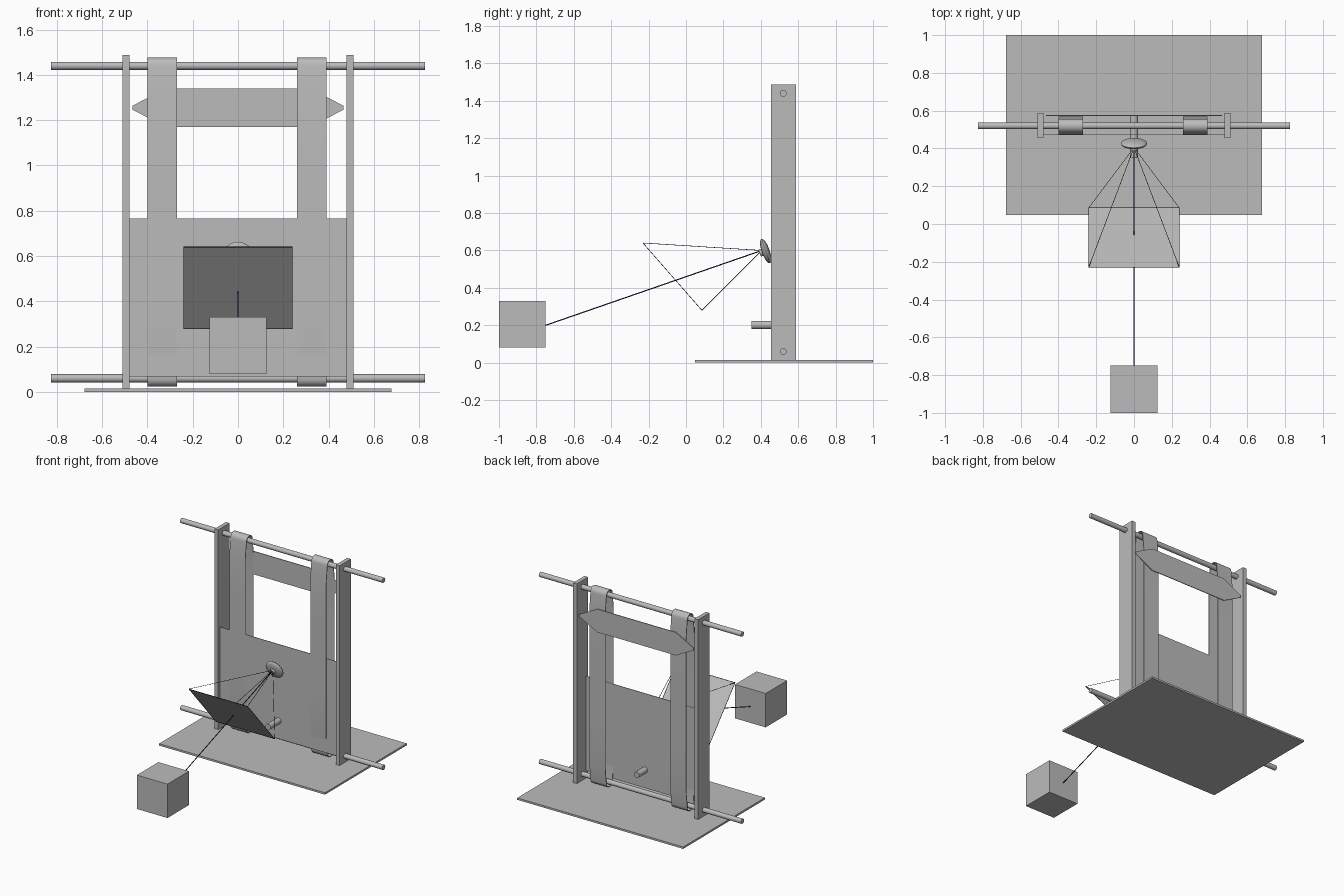
import bpy, bmesh, math
from mathutils import Vector, Matrix

if "Cube" in bpy.data.objects:
    bpy.data.objects.remove(bpy.data.objects["Cube"])


def material(name, rgb):
    m = bpy.data.materials.new(name)
    m.diffuse_color = (*rgb, 1)
    m.use_nodes = True
    m.node_tree.nodes["Principled BSDF"].inputs["Base Color"].default_value = m.diffuse_color
    return m


GREY = material("grey", (0.5, 0.5, 0.5))
BLUE = material("dark blue", (0.015, 0.01, 0.12))
BLACK = material("black", (0.0, 0.0, 0.0))


def finish(name, bm, mat, smooth=False):
    bmesh.ops.recalc_face_normals(bm, faces=bm.faces)
    me = bpy.data.meshes.new(name)
    bm.to_mesh(me)
    bm.free()
    me.materials.append(mat)
    ob = bpy.data.objects.new(name, me)
    bpy.context.collection.objects.link(ob)
    if smooth:
        bpy.ops.object.select_all(action='DESELECT')
        bpy.context.view_layer.objects.active = ob
        ob.select_set(True)
        bpy.ops.object.shade_smooth_by_angle(angle=math.radians(35))
    return ob


def box(name, x0, x1, y0, y1, z0, z1):
    bm = bmesh.new()
    size = Matrix.Diagonal((x1 - x0, y1 - y0, z1 - z0, 1))
    mid = Matrix.Translation(((x0 + x1) / 2, (y0 + y1) / 2, (z0 + z1) / 2))
    bmesh.ops.create_cube(bm, size=1, matrix=mid @ size)
    return finish(name, bm, GREY)


def rod(name, a, b, r, mat=GREY, sides=24):
    a, b = Vector(a), Vector(b)
    turn = (b - a).to_track_quat('Z', 'Y').to_matrix().to_4x4()
    bm = bmesh.new()
    bmesh.ops.create_cone(bm, cap_ends=True, segments=sides, radius1=r, radius2=r,
                          depth=(b - a).length, matrix=Matrix.Translation((a + b) / 2) @ turn)
    return finish(name, bm, mat, True)


# Floor plate, side posts and target cube
box("base_plate", -0.677, 0.677, 0.047, 1.0, 0, 0.014)
for side, s in (("left", -1), ("right", 1)):
    x = sorted((s * 0.48, s * 0.51))
    box(side + "_post", x[0], x[1], 0.455, 0.587, 0.014, 1.487)
box("target_cube", -0.125, 0.125, -1.0, -0.75, 0.08, 0.33)

# Cross rods and front panel
Y, TOP, LOW = 0.52, 1.44, 0.06
rod("top_rod", (-0.825, Y, TOP), (0.825, Y, TOP), 0.018)
rod("bottom_rod", (-0.825, Y, LOW), (0.825, Y, LOW), 0.018)
box("front_panel", -0.48, 0.48, 0.473, 0.477, 0.068, 0.765)

# Belts looped around both rods, slightly fuller between them
R, T, N = 0.037, 0.004, 12


def belt_loop(inset):
    pts = []
    for z, start in ((TOP, 0), (LOW, math.pi)):
        for i in range(N + 1):
            a = start + math.pi * i / N
            pts.append((Y + (R - inset) * math.cos(a), z + (R - inset) * math.sin(a)))
        s = -1 if start == 0 else 1
        zs = (1.32, 1.0, 0.5, 0.18) if s < 0 else (0.18, 0.5, 1.0, 1.32)
        pts += [(Y + s * (0.049 - inset), zz) for zz in zs]
    return pts


for side, x in (("left", -0.335), ("right", 0.325)):
    bm = bmesh.new()
    rings = [[bm.verts.new((x + dx, y, z)) for y, z in belt_loop(inset)]
             for dx, inset in ((-0.065, 0), (0.065, 0), (0.065, T), (-0.065, T))]
    for k in range(4):
        a, b = rings[k], rings[(k + 1) % 4]
        for i in range(len(a)):
            j = (i + 1) % len(a)
            bm.faces.new((a[i], a[j], b[j], b[i]))
    finish(side + "_belt", bm, GREY, True)

# Pointed bar across the back of the belts
half = [(0.467, -0.008), (0.467, 0.008), (0.32, 0.085)]
outline = half + [(-x, z) for x, z in reversed(half)]
outline = [(0.32, -0.085)] + outline + [(-0.32, -0.085)]
outline[5] = (-0.467, 0.008)
outline[6] = (-0.467, -0.008)
bm = bmesh.new()
face = bm.faces.new([bm.verts.new((x, 0.572, 1.255 + z)) for x, z in outline])
ext = bmesh.ops.extrude_face_region(bm, geom=[face])
bmesh.ops.translate(bm, vec=(0, 0.006, 0),
                    verts=[v for v in ext["geom"] if isinstance(v, bmesh.types.BMVert)])
finish("back_bar", bm, GREY)

# Peg through the panel
rod("peg", (0, 0.35, 0.202), (0, 0.575, 0.202), 0.022)

# Tilted round lens with a small front disc
eye, target = Vector((0, 0.405, 0.60)), Vector((0, -0.75, 0.2))
aim = (target - eye).normalized()
turn = aim.to_track_quat('Z', 'Y').to_matrix().to_4x4()
bm = bmesh.new()
bmesh.ops.create_uvsphere(bm, u_segments=32, v_segments=16, radius=1,
                          matrix=Matrix.Translation((0, 0.426, 0.597)) @ turn
                          @ Matrix.Diagonal((0.069, 0.069, 0.021, 1)))
finish("lens", bm, GREY, True)
centre = Vector((0, 0.426, 0.597))
rod("lens_disc", centre, centre + aim * 0.034, 0.02)

# Sight line to the cube
rod("sight_line", eye, target, 0.003, BLUE, 8)

# Tilted view screen with its edge wires and rays from the lens
corners = [Vector(c) for c in ((-0.24, -0.23, 0.64), (0.24, -0.23, 0.64),
                               (0.24, 0.085, 0.28), (-0.24, 0.085, 0.28))]
bm = bmesh.new()
face = bm.faces.new([bm.verts.new(c) for c in corners])
bmesh.ops.solidify(bm, geom=[face], thickness=0.002)
finish("view_screen", bm, GREY)
for i, c in enumerate(corners):
    rod(f"screen_edge_{i + 1}", c, corners[(i + 1) % 4], 0.0015, BLACK, 6)
    rod(f"view_ray_{i + 1}", eye, c, 0.0015, BLACK, 6)
